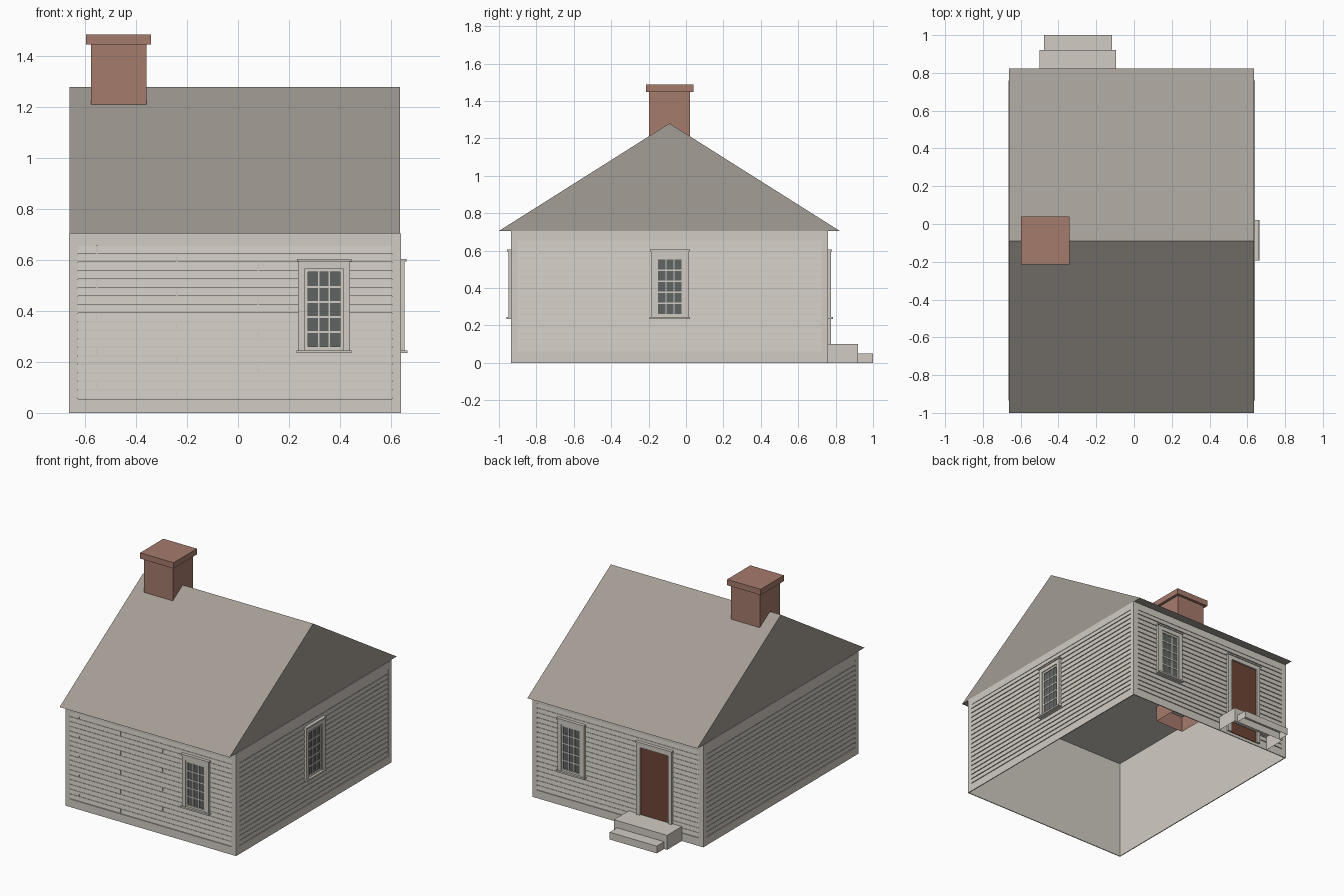
import bpy
import bmesh
from math import radians
from mathutils import Matrix, Vector

cube = bpy.data.objects.get("Cube")
if cube:
    bpy.data.objects.remove(cube, do_unlink=True)


def make_material(name, *srgb):
    linear = [((c + 0.055) / 1.055) ** 2.4 for c in srgb] + [1.0]
    mat = bpy.data.materials.new(name)
    mat.use_nodes = True
    mat.diffuse_color = linear
    mat.node_tree.nodes["Principled BSDF"].inputs["Base Color"].default_value = linear
    return mat


PAINT = make_material("weathered white paint", 0.82, 0.80, 0.765)
SHINGLE = make_material("grey shingle", 0.64, 0.615, 0.585)
BRICK = make_material("red brick", 0.65, 0.48, 0.425)
DOOR = make_material("brown door", 0.43, 0.27, 0.21)
GLASS = make_material("dark glass", 0.37, 0.39, 0.385)


def finish(name, bm, mat, matrix=Matrix()):
    bm.transform(matrix)
    mesh = bpy.data.meshes.new(name)
    bm.to_mesh(mesh)
    bm.free()
    mesh.materials.append(mat)
    obj = bpy.data.objects.new(name, mesh)
    bpy.context.collection.objects.link(obj)
    return obj


def add_box(bm, x0, x1, y0, y1, z0, z1, open_dirs=(), lean=0.0):
    """Box by its limits; open_dirs drops faces, lean pulls the top front edge back."""
    size = Matrix.Diagonal((x1 - x0, y1 - y0, z1 - z0, 1))
    centre = Matrix.Translation(((x0 + x1) / 2, (y0 + y1) / 2, (z0 + z1) / 2))
    verts = bmesh.ops.create_cube(bm, size=1, matrix=centre @ size)["verts"]
    faces = {f for v in verts for f in v.link_faces}
    bm.normal_update()
    drop = [f for f in faces if any(f.normal.dot(Vector(d)) > 0.9 for d in open_dirs)]
    for v in verts:
        if v.co.z > (z0 + z1) / 2 and v.co.y < (y0 + y1) / 2:
            v.co.y += lean
    bmesh.ops.delete(bm, geom=drop, context="FACES_ONLY")


def boxes(name, mat, limits, matrix=Matrix(), open_dirs=(), lean=0.0):
    bm = bmesh.new()
    for lim in limits:
        add_box(bm, *lim, open_dirs=open_dirs, lean=lean)
    return finish(name, bm, mat, matrix)


DOWN, BACK = (0, 0, -1), (0, -1, 0)
X0, X1, Y0, Y1 = -0.658, 0.634, -0.929, 0.754
WALL_TOP, TRIM = 0.705, 0.006

# Hollow wall shell, open below
boxes("wall_shell", PAINT, [(X0, X1, Y0, Y1, 0, WALL_TOP - 0.005)], open_dirs=[DOWN])


def wall_frame(angle, distance):
    """Local x runs along the wall, local -y points outward."""
    return Matrix.Rotation(radians(angle), 4, "Z") @ Matrix.Translation((0, -distance, 0))


WALLS = {
    "front": (wall_frame(0, -Y0), X0, X1),
    "left": (wall_frame(90, X1), Y0, Y1),
    "back": (wall_frame(180, Y1), -X1, -X0),
    "right": (wall_frame(-90, -X0), -Y1, -Y0),
}
ROWS, SIDING_LOW, SIDING_HIGH = 18, 0.055, 0.655
JOINTS = [(-0.24,), (-0.555,), (), (0.08,)]


def clad(side):
    matrix, u0, u1 = WALLS[side]
    a, b = u0 + 0.029, u1 - 0.029
    # Corner boards, frieze and base board
    boxes(side + "_wall_trim", PAINT, [
        (u0 - TRIM, a, -TRIM, 0, 0, WALL_TOP),
        (b, u1 + TRIM, -TRIM, 0, 0, WALL_TOP),
        (a, b, -TRIM, 0, 0, SIDING_LOW),
        (a, b, -TRIM, 0, SIDING_HIGH, WALL_TOP)], matrix)
    # Clapboards with staggered butt joints on the front
    step = (SIDING_HIGH - SIDING_LOW) / ROWS
    boards = []
    for row in range(ROWS):
        z = SIDING_LOW + row * step
        cuts = JOINTS[row % len(JOINTS)] if side == "front" else ()
        ends = [a - 0.003, *cuts, b + 0.003]
        for s, e in zip(ends, ends[1:]):
            boards.append((s + 0.003, e - 0.003, -TRIM, 0, z + 0.005, z + step))
    boxes(side + "_clapboards", PAINT, boards, matrix, lean=0.003)


def surround(name, matrix, half, low, high, jamb, head):
    """Two side casings, a head casing and a projecting cap."""
    boxes(name, PAINT, [
        (-half, jamb - half, -0.021, 0, low, high),
        (half - jamb, half, -0.021, 0, low, high),
        (jamb - half, half - jamb, -0.021, 0, high - head, high),
        (-half - 0.005, half + 0.005, -0.027, 0, high, high + 0.01)], matrix)


def window(side, u):
    matrix = WALLS[side][0] @ Matrix.Translation((u, 0, 0))
    surround(side + "_window_casing", matrix, 0.102, 0.245, 0.595, 0.028, 0.028)
    boxes(side + "_window_sill", PAINT, [(-0.108, 0.108, -0.031, 0, 0.235, 0.246)], matrix)
    boxes(side + "_window_glass", GLASS, [(-0.075, 0.075, -0.009, 0, 0.246, 0.567)], matrix)
    # Sash rim and muntins for three by five panes
    w, low, high = 0.063, 0.26, 0.553
    bars = [(s * 0.069 - 0.006, s * 0.069 + 0.006, -0.015, 0, 0.246, 0.567) for s in (-1, 1)]
    bars += [(-w, w, -0.015, 0, 0.246, low), (-w, w, -0.015, 0, high, 0.567)]
    for i in (-1, 1):
        bars.append((i * w / 3 - 0.003, i * w / 3 + 0.003, -0.013, 0, low, high))
    for i in range(1, 5):
        z = low + (high - low) * i / 5
        bars.append((-w, w, -0.0125, 0, z - 0.004, z + 0.004))
    boxes(side + "_window_sash", PAINT, bars, matrix)


for side in WALLS:
    clad(side)
for side, u in (("front", 0.338), ("left", -0.086), ("back", -0.338)):
    window(side, u)

# Back door
DOOR_X = -0.297
door_matrix = WALLS["back"][0] @ Matrix.Translation((-DOOR_X, 0, 0))
surround("door_casing", door_matrix, 0.135, 0.02, 0.595, 0.028, 0.028)
boxes("door_panel", DOOR, [(-0.107, 0.107, -0.0095, 0, 0.02, 0.567)], door_matrix)

# Back steps, hollow underneath
boxes("upper_step", PAINT, [(DOOR_X - 0.203, DOOR_X + 0.203, Y1 + TRIM, 0.92, 0, 0.1)],
      open_dirs=[DOWN, BACK])
boxes("lower_step", PAINT, [(DOOR_X - 0.18, DOOR_X + 0.18, 0.92, 1.0, 0, 0.05)],
      open_dirs=[DOWN, BACK])

# Gabled roof prism
bm = bmesh.new()
profile = [(-1.0, WALL_TOP), (0.822, WALL_TOP), (-0.089, 1.28)]
gable = bm.faces.new([bm.verts.new((X0 - 0.004, y, z)) for y, z in profile])
grown = bmesh.ops.extrude_face_region(bm, geom=[gable], use_keep_orig=True)["geom"]
bmesh.ops.translate(bm, vec=(X1 - X0 + 0.006, 0, 0),
                    verts=[g for g in grown if isinstance(g, bmesh.types.BMVert)])
bmesh.ops.recalc_face_normals(bm, faces=bm.faces)
finish("roof", bm, SHINGLE)

# Chimney shaft, hanging open just below the ceiling, and its cap
CX, CY = -0.469, -0.088
boxes("chimney_shaft", BRICK, [(CX - 0.109, CX + 0.109, CY - 0.109, CY + 0.109, 0.59, 1.45)],
      open_dirs=[DOWN])
boxes("chimney_cap", BRICK, [(CX - 0.128, CX + 0.128, CY - 0.127, CY + 0.127, 1.447, 1.487)])
